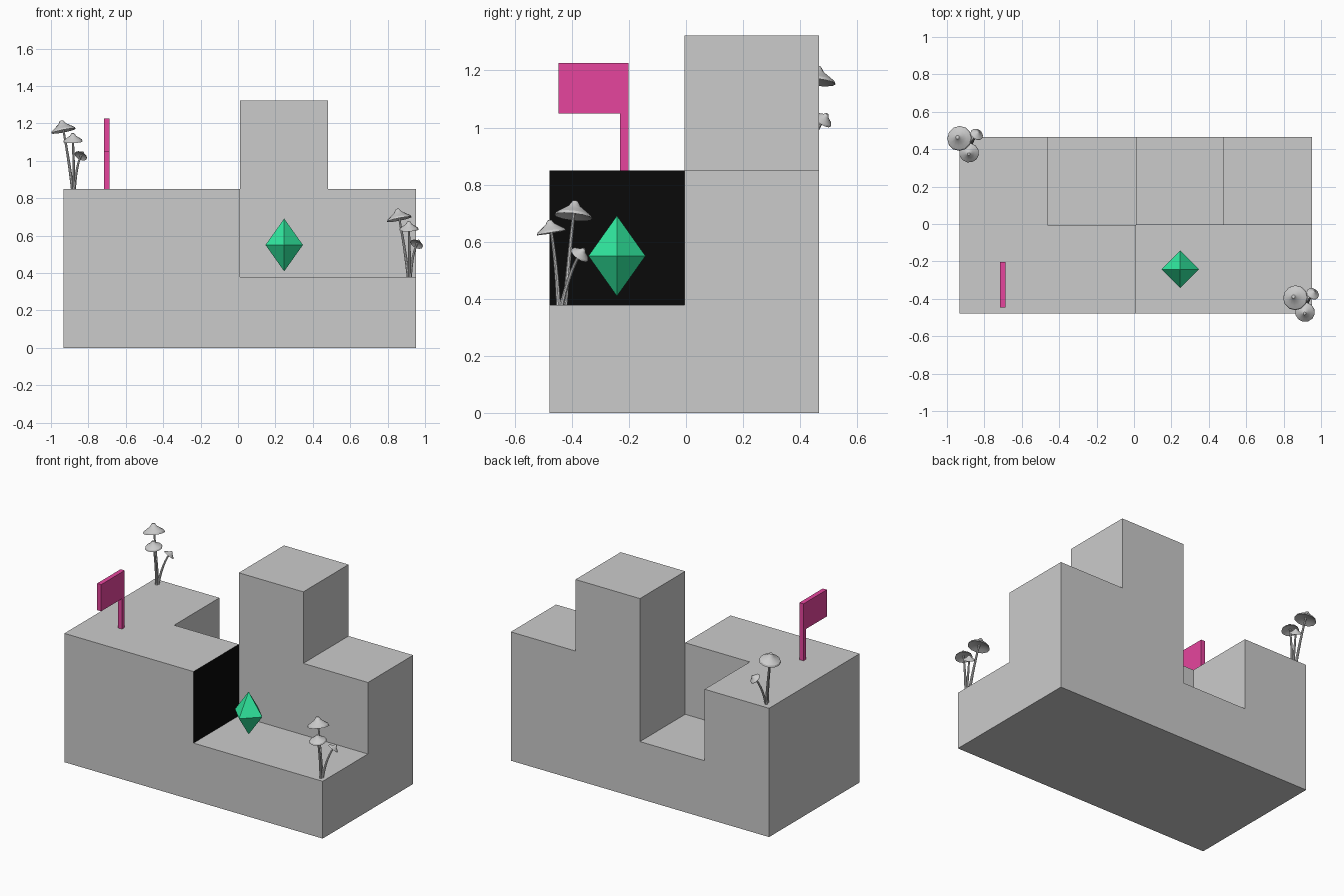
import bpy, bmesh, math
from mathutils import Vector

if "Cube" in bpy.data.objects:
    bpy.data.objects.remove(bpy.data.objects["Cube"])


def material(name, rgb):
    m = bpy.data.materials.new(name)
    m.diffuse_color = (*rgb, 1)
    m.use_nodes = True
    m.node_tree.nodes["Principled BSDF"].inputs["Base Color"].default_value = m.diffuse_color
    return m


def add_object(name, bm, mats=()):
    me = bpy.data.meshes.new(name)
    bm.to_mesh(me)
    bm.free()
    for m in mats:
        me.materials.append(m)
    ob = bpy.data.objects.new(name, me)
    bpy.context.collection.objects.link(ob)
    return ob


grey = material("stone_grey", (0.8, 0.8, 0.8))
black = material("black", (0.003, 0.003, 0.003))
pink = material("pink", (0.79, 0.06, 0.34))
green = material("green", (0.03, 0.82, 0.35))

# Stepped stone block: columns of cells, only the outer skin is kept
xs = [-0.933, -0.462, 0.01, 0.481, 0.953]
ys = [-0.478, -0.006, 0.466]
zs = [0, 0.378, 0.85, 1.322]
levels = [[2, 2, 1, 1], [2, 1, 3, 2]]


def filled(i, j, k):
    return 0 <= i < 4 and 0 <= j < 2 and 0 <= k < levels[j][i]


bm = bmesh.new()
for i in range(4):
    for j in range(2):
        for k in range(levels[j][i]):
            for axis in range(3):
                for side in (0, 1):
                    n = [i, j, k]
                    n[axis] += 2 * side - 1
                    if filled(*n):
                        continue
                    verts = []
                    for u, v in ((0, 0), (1, 0), (1, 1), (0, 1)):
                        c = [i, j, k]
                        c[axis] += side
                        c[(axis + 1) % 3] += u
                        c[(axis + 2) % 3] += v
                        verts.append(bm.verts.new((xs[c[0]], ys[c[1]], zs[c[2]])))
                    f = bm.faces.new(verts if side else verts[::-1])
                    # Dark doorway wall
                    if (i, j, k, axis, side) == (1, 0, 1, 0, 1):
                        f.material_index = 1
bmesh.ops.remove_doubles(bm, verts=bm.verts, dist=0.0001)
bmesh.ops.dissolve_limit(bm, angle_limit=0.01, verts=bm.verts, edges=bm.edges,
                         delimit={'MATERIAL'})
add_object("stone_steps", bm, (grey, black))

# Flag: one outline extruded sideways
outline = [(-0.231, 0.85), (-0.202, 0.85), (-0.202, 1.226), (-0.447, 1.226),
           (-0.447, 1.05), (-0.231, 1.05)]
bm = bmesh.new()
face = bm.faces.new([bm.verts.new((-0.716, y, z)) for y, z in outline])
ext = bmesh.ops.extrude_face_region(bm, geom=[face])["geom"]
bmesh.ops.translate(bm, vec=(0.03, 0, 0),
                    verts=[g for g in ext if isinstance(g, bmesh.types.BMVert)])
bmesh.ops.recalc_face_normals(bm, faces=bm.faces)
add_object("flag", bm, (pink,))

# Floating gem
bm = bmesh.new()
bmesh.ops.create_uvsphere(bm, u_segments=4, v_segments=2, radius=1)
gem = add_object("gem", bm, (green,))
gem.scale = (0.1, 0.1, 0.141)
gem.location = (0.247, -0.242, 0.55)

# Mushrooms: base point, bend point, cap centre, cap radius
mushrooms = [
    ((0.911, -0.424, 0.378), (0.89, -0.41, 0.55), (0.862, -0.394, 0.692), 0.067),
    ((0.918, -0.447, 0.378), (0.918, -0.453, 0.52), (0.914, -0.472, 0.635), 0.053),
    ((0.922, -0.436, 0.378), (0.932, -0.405, 0.51), (0.956, -0.372, 0.555), 0.036),
]
cap_profile = [(0, 0.8), (0.14, 0.77), (0.32, 0.5), (0.65, 0.27), (0.93, 0.08),
               (1, -0.08), (0.6, 0.08), (0, 0.14)]
SIDES = 12


def cap(name, centre, axis, radius):
    bm = bmesh.new()
    vs = [bm.verts.new((r * radius, 0, z * radius)) for r, z in cap_profile]
    es = [bm.edges.new(p) for p in zip(vs, vs[1:])]
    bmesh.ops.spin(bm, geom=vs + es, cent=(0, 0, 0), axis=(0, 0, 1),
                   angle=math.tau, steps=SIDES)
    bmesh.ops.remove_doubles(bm, verts=bm.verts, dist=0.0002)
    bmesh.ops.recalc_face_normals(bm, faces=bm.faces)
    ob = add_object(name, bm)
    ob.location = centre
    ob.rotation_euler = axis.to_track_quat('Z', 'Y').to_euler()
    return ob


def stem(name, a, b, c, radius):
    # Tapered tube along a quadratic bend
    bm = bmesh.new()
    rings = []
    for s in range(7):
        t = s / 6
        p = a * (1 - t) ** 2 + b * 2 * t * (1 - t) + c * t * t
        q = ((b - a) * (1 - t) + (c - b) * t).to_track_quat('Z', 'Y')
        r = radius * (1 - 0.4 * t)
        rings.append([bm.verts.new(p + q @ Vector((r * math.cos(n * math.tau / 8),
                                                   r * math.sin(n * math.tau / 8), 0)))
                      for n in range(8)])
    for lo, hi in zip(rings, rings[1:]):
        for n in range(8):
            m = (n + 1) % 8
            bm.faces.new((lo[n], lo[m], hi[m], hi[n]))
    bm.faces.new(rings[0][::-1])
    bm.faces.new(rings[-1])
    return add_object(name, bm)


parts = []
for idx, (a, b, c, r) in enumerate(mushrooms, 1):
    a, b, c = Vector(a), Vector(b), Vector(c)
    axis = (c - b).normalized()
    parts.append(cap(f"mushroom_cap_{idx}", c, axis, r))
    parts.append(stem(f"mushroom_stem_{idx}", a, b, c + axis * r * 0.25,
                      0.007 + r * 0.03))

for ob in parts:
    bpy.ops.object.select_all(action='DESELECT')
    ob.select_set(True)
    bpy.context.view_layer.objects.active = ob
    bpy.ops.object.shade_smooth_by_angle(angle=math.radians(30))

# Second cluster on the upper back corner
for ob in parts:
    twin = ob.copy()
    twin.name = "back_" + ob.name
    twin.location = ob.location + Vector((-1.796, 0.852, 0.472))
    bpy.context.collection.objects.link(twin)
